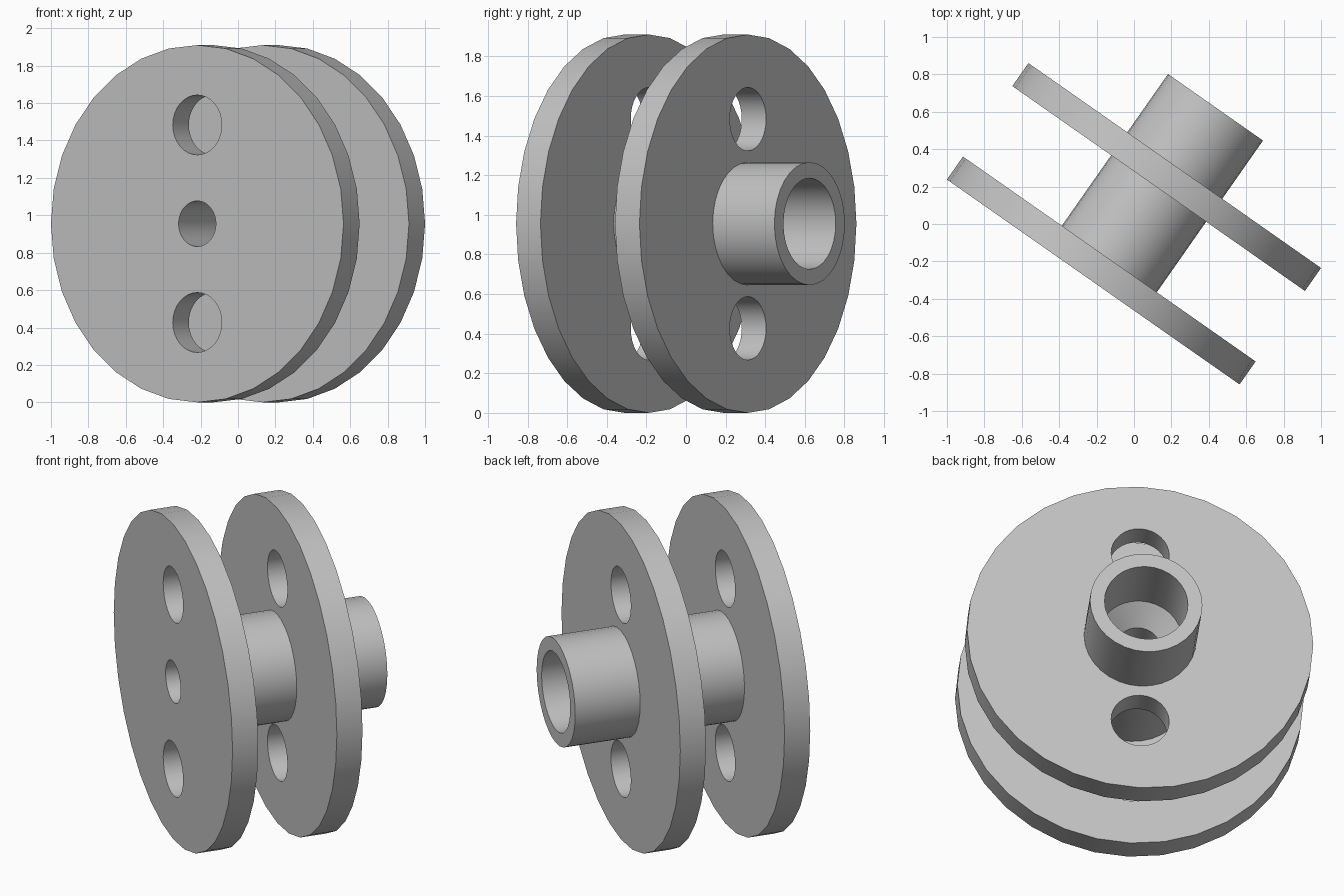
import bpy, bmesh, math
from mathutils import Matrix, Vector

if "Cube" in bpy.data.objects:
    bpy.data.objects.remove(bpy.data.objects["Cube"], do_unlink=True)

# Dimensions along and around the shaft axis
DISC_R, DISC_T, REAR_DISC = 0.955, 0.15, 0.61
HUB_R, BORE_R, PILOT_R, LENGTH = 0.31, 0.23, 0.122, 1.14
HOLE_R, HOLE_OFFSET = 0.16, 0.528
SEGMENTS = 32
TURN = math.radians(35)

grey = bpy.data.materials.new("plain_grey")
grey.use_nodes = True
colour = (0.54, 0.54, 0.54, 1)
grey.diffuse_color = colour
grey.node_tree.nodes["Principled BSDF"].inputs["Base Color"].default_value = colour


def new_object(name, bm):
    bmesh.ops.recalc_face_normals(bm, faces=bm.faces)
    mesh = bpy.data.meshes.new(name)
    bm.to_mesh(mesh)
    bm.free()
    mesh.materials.append(grey)
    obj = bpy.data.objects.new(name, mesh)
    bpy.context.collection.objects.link(obj)
    return obj


def lathe(name, profile):
    """Spin a closed (radius, height) outline around the local z axis."""
    bm = bmesh.new()
    verts = [bm.verts.new((r, 0, h)) for r, h in profile]
    edges = [bm.edges.new((v, verts[i - 1])) for i, v in enumerate(verts)]
    bmesh.ops.spin(bm, geom=verts + edges, cent=(0, 0, 0), axis=(0, 0, 1),
                   angle=math.tau, steps=SEGMENTS, use_duplicate=False)
    bmesh.ops.remove_doubles(bm, verts=bm.verts, dist=0.0001)
    return new_object(name, bm)


# Two discs on a hub, with a bore that tapers into a narrow pilot hole
rear_end = REAR_DISC + DISC_T
taper_end = rear_end - (BORE_R - PILOT_R)
body = lathe("double_disc_hub", [
    (PILOT_R, 0), (DISC_R, 0), (DISC_R, DISC_T), (HUB_R, DISC_T),
    (HUB_R, REAR_DISC), (DISC_R, REAR_DISC), (DISC_R, rear_end),
    (HUB_R, rear_end), (HUB_R, LENGTH), (BORE_R, LENGTH),
    (BORE_R, rear_end), (PILOT_R, taper_end),
])

# Round holes through both discs, above and below the hub
bm = bmesh.new()
for side in (-1, 1):
    bmesh.ops.create_cone(
        bm, cap_ends=True, segments=SEGMENTS, radius1=HOLE_R, radius2=HOLE_R,
        depth=2, matrix=Matrix.Translation((side * HOLE_OFFSET, 0, 0.4)))
cutter = new_object("hole_cutter", bm)
cutter.hide_render = True

cut = body.modifiers.new("disc_holes", "BOOLEAN")
cut.operation = "DIFFERENCE"
cut.solver = "EXACT"
cut.object = cutter
bpy.ops.object.select_all(action="DESELECT")
body.select_set(True)
bpy.context.view_layer.objects.active = body
bpy.ops.object.modifier_apply(modifier=cut.name)
bpy.data.objects.remove(cutter, do_unlink=True)

# Lay the shaft level, turned towards the back left
axis = Vector((math.sin(TURN), math.cos(TURN), 0))
up = Vector((0, 0, 1))
turn = Matrix((up, axis.cross(up), axis)).transposed().to_4x4()
body.data.transform(Matrix.Translation((-0.218, -0.31, DISC_R)) @ turn)
bpy.ops.object.shade_smooth_by_angle(angle=math.radians(30))
